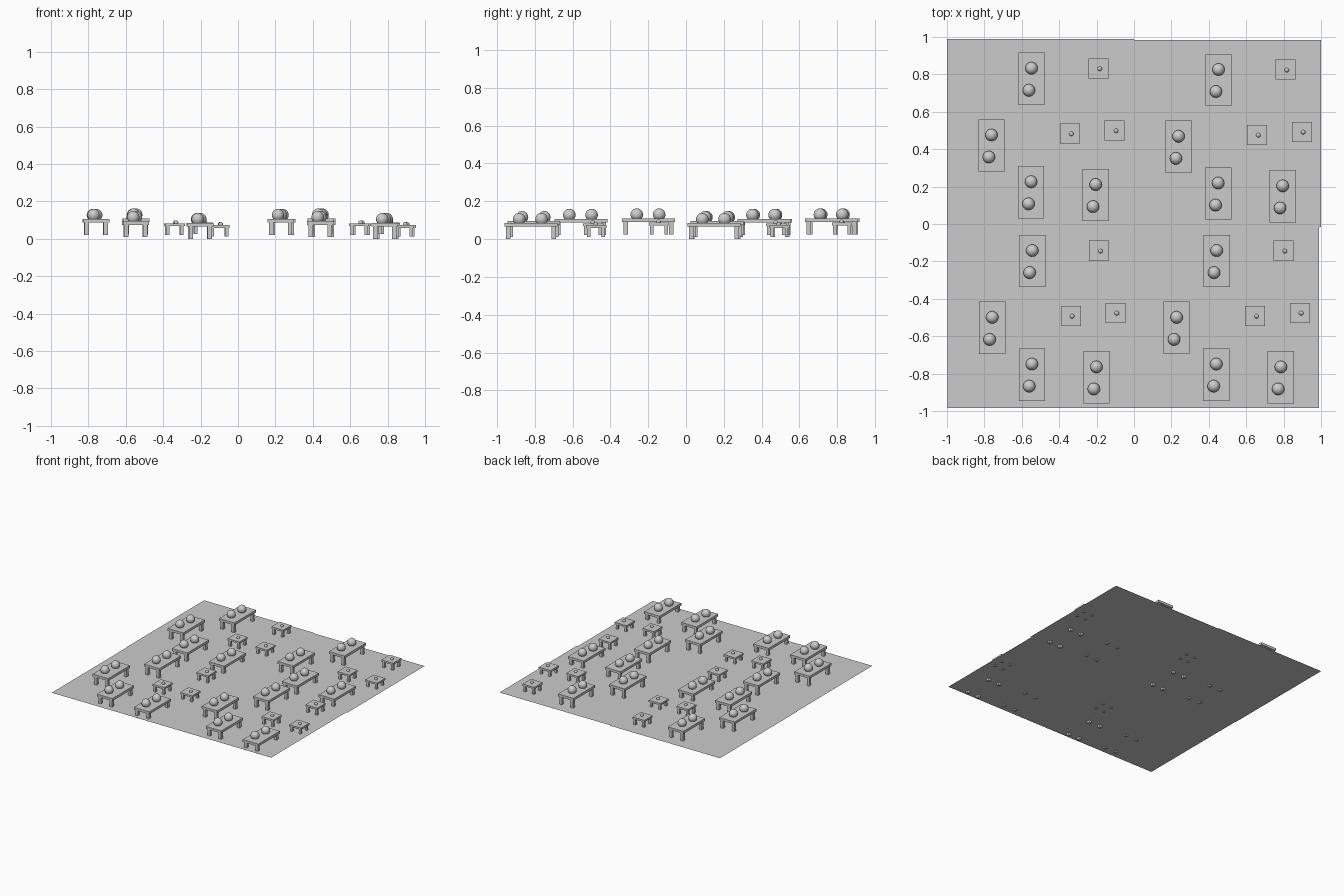
import bpy, bmesh
from mathutils import Matrix

if "Cube" in bpy.data.objects:
    bpy.data.objects.remove(bpy.data.objects["Cube"])

grey = bpy.data.materials.new("plain grey")
grey.diffuse_color = (0.6, 0.6, 0.6, 1)
grey.use_nodes = True
grey.node_tree.nodes["Principled BSDF"].inputs["Base Color"].default_value = grey.diffuse_color


def finish(bm, name, smooth=False):
    mesh = bpy.data.meshes.new(name)
    bm.to_mesh(mesh)
    bm.free()
    mesh.materials.append(grey)
    for p in mesh.polygons:
        p.use_smooth = smooth
    ob = bpy.data.objects.new(name, mesh)
    bpy.context.collection.objects.link(ob)
    return ob


def add_box(bm, x, y, z0, sx, sy, sz):
    m = Matrix.Translation((x, y, z0 + sz / 2)) @ Matrix.Diagonal((sx, sy, sz, 1))
    bmesh.ops.create_cube(bm, size=1, matrix=m)


def table_mesh(name, w, d, h, slab, leg, inset):
    """Slab top on four square legs, feet at z = 0."""
    bm = bmesh.new()
    add_box(bm, 0, 0, h - slab, w, d, slab)
    for sx in (-1, 1):
        for sy in (-1, 1):
            add_box(bm, sx * (w / 2 - inset - leg / 2), sy * (d / 2 - inset - leg / 2),
                    0, leg, leg, h - slab)
    return finish(bm, name)


def ball_mesh(name, r):
    bm = bmesh.new()
    bmesh.ops.create_uvsphere(bm, u_segments=24, v_segments=14, radius=r)
    return finish(bm, name, True)


def ground_mesh(name):
    bm = bmesh.new()
    bmesh.ops.create_grid(bm, x_segments=1, y_segments=1, size=0.5)
    return finish(bm, name)


# One prototype per part; repeats share its mesh
protos = {
    "ground_tile": ground_mesh("ground_tile"),
    "long_table": table_mesh("long_table", 0.14, 0.28, 0.085, 0.02, 0.023, 0.008),
    "small_table": table_mesh("small_table", 0.107, 0.107, 0.062, 0.015, 0.018, 0.006),
    "large_ball": ball_mesh("large_ball", 0.033),
    "small_ball": ball_mesh("small_ball", 0.012),
}
used = set()


def place(kind, x, y, z):
    ob = protos[kind]
    if kind in used:
        ob = ob.copy()
        bpy.context.collection.objects.link(ob)
    used.add(kind)
    ob.location = (x, y, z)


# Foot positions within one quarter
long_tables = [(-0.548, 0.777, 0.024), (-0.762, 0.42, 0.022),
               (-0.55, 0.17, 0.01), (-0.205, 0.155, 0.0)]
small_tables = [(-0.19, 0.832, 0.025), (-0.342, 0.484, 0.021), (-0.103, 0.50, 0.012)]

# Four quarters of the layout
for ox, oy in ((0, 0), (1.0, -0.007), (0.004, -0.975), (0.99, -0.975)):
    place("ground_tile", -0.5 + ox, 0.49 + oy, 0.02)
    for x, y, z in long_tables:
        place("long_table", x + ox, y + oy, z)
        for bx, by in ((0.0, 0.056), (-0.014, -0.062)):
            place("large_ball", x + ox + bx, y + oy + by, z + 0.105)
    for x, y, z in small_tables:
        place("small_table", x + ox, y + oy, z)
        place("small_ball", x + ox + 0.007, y + oy - 0.002, z + 0.066)
